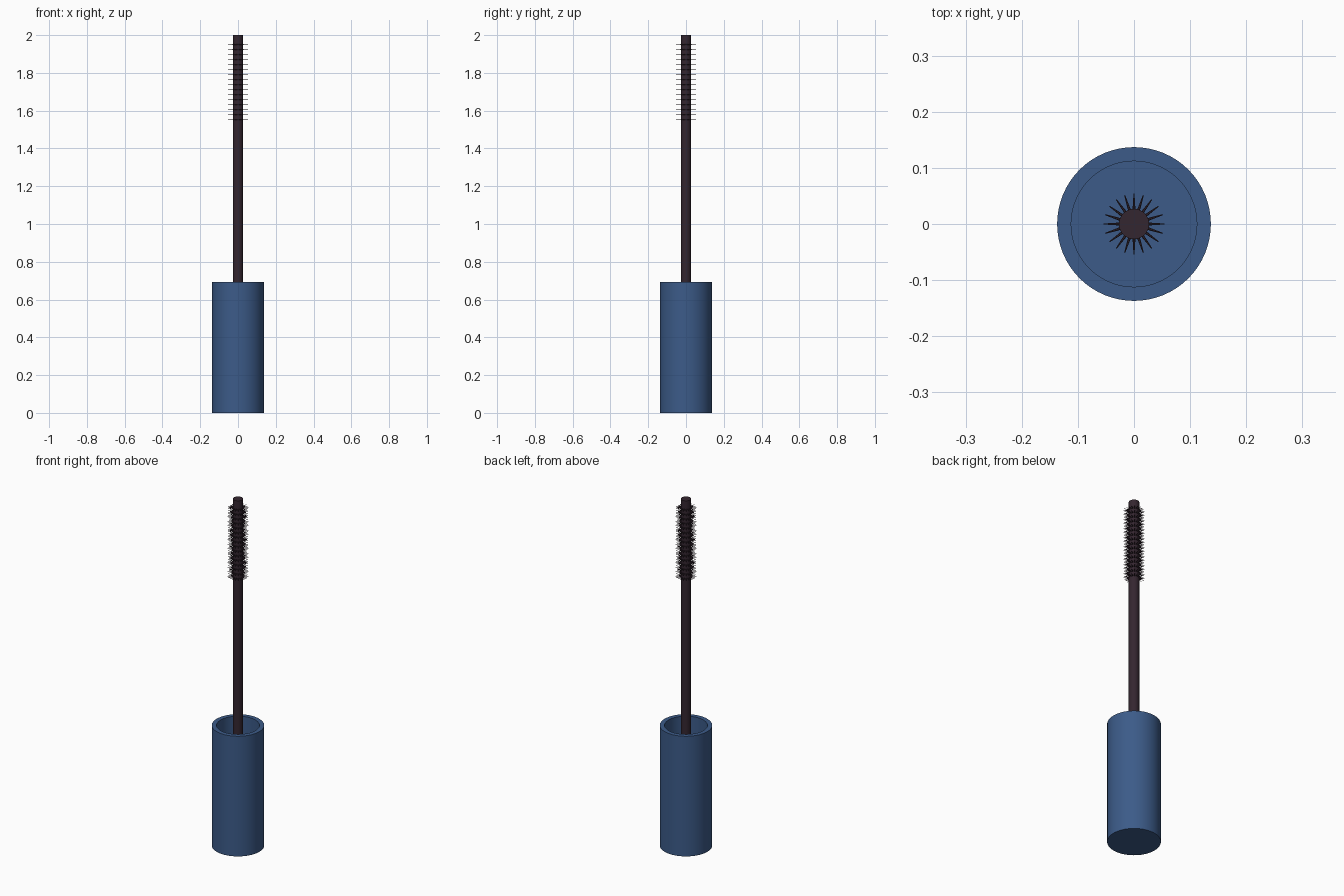
import bpy, bmesh
from math import pi
from mathutils import Matrix

default = bpy.data.objects.get("Cube")
if default:
    bpy.data.objects.remove(default, do_unlink=True)


def material(name, color):
    m = bpy.data.materials.new(name)
    m.use_nodes = True
    m.diffuse_color = (*color, 1)
    m.node_tree.nodes["Principled BSDF"].inputs["Base Color"].default_value = (*color, 1)
    return m


def finish(name, bm, mat):
    bmesh.ops.recalc_face_normals(bm, faces=bm.faces)
    mesh = bpy.data.meshes.new(name)
    bm.to_mesh(mesh)
    bm.free()
    mesh.materials.append(mat)
    obj = bpy.data.objects.new(name, mesh)
    bpy.context.collection.objects.link(obj)
    return obj


def lathe(name, profile, mat, steps=64):
    """Spin a (radius, z) profile that starts and ends on the axis."""
    bm = bmesh.new()
    verts = [bm.verts.new((r, 0, z)) for r, z in profile]
    edges = [bm.edges.new(pair) for pair in zip(verts, verts[1:])]
    bmesh.ops.spin(bm, geom=verts + edges, axis=(0, 0, 1), cent=(0, 0, 0),
                   angle=2 * pi, steps=steps)
    bmesh.ops.remove_doubles(bm, verts=bm.verts, dist=1e-5)
    obj = finish(name, bm, mat)
    bpy.ops.object.select_all(action="DESELECT")
    obj.select_set(True)
    bpy.context.view_layer.objects.active = obj
    bpy.ops.object.shade_smooth_by_angle()
    return obj


blue = material("cap blue", (0.045, 0.105, 0.25))
plum = material("dark plum", (0.034, 0.019, 0.029))

# Hollow cap that serves as the handle
HEIGHT, OUTER, INNER, FLOOR = 0.693, 0.137, 0.112, 0.03
lathe("handle_cap", [(0, 0), (OUTER, 0), (OUTER, HEIGHT), (INNER, HEIGHT),
                     (INNER, FLOOR), (0, FLOOR)], blue)

# Straight wand rising from the cap floor
ROD = 0.027
lathe("wand", [(0, FLOOR), (ROD, FLOOR), (ROD, 2), (0, 2)], plum, 32)

# Rings of thin tapered bristles near the tip
ROWS, SPOKES, TIP, THICK = 16, 20, 0.054, 0.0028
bm = bmesh.new()
length = TIP - ROD + 0.004
for row in range(ROWS):
    z = 1.552 + row * 0.0265
    for spoke in range(SPOKES):
        place = (Matrix.Rotation(2 * pi * spoke / SPOKES, 4, "Z")
                 @ Matrix.Translation((TIP - length / 2, 0, z))
                 @ Matrix.Rotation(pi / 2, 4, "Y"))
        bmesh.ops.create_cone(bm, cap_ends=True, segments=6, radius1=THICK,
                              radius2=THICK * 0.3, depth=length, matrix=place)
finish("bristles", bm, plum)
